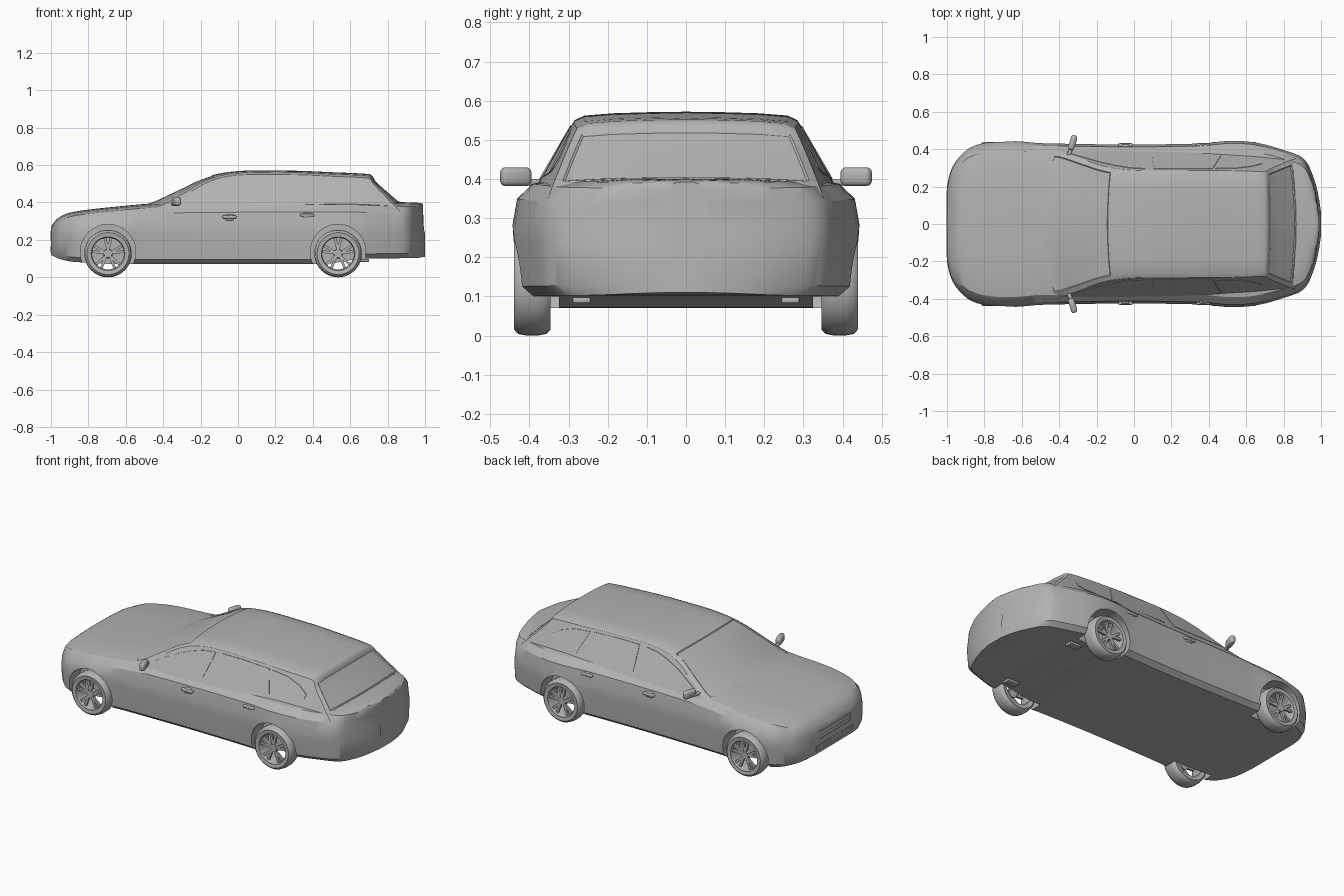
import bpy, bmesh, math
from mathutils import Vector, Matrix

cube = bpy.data.objects.get("Cube")
if cube:
    bpy.data.objects.remove(cube, do_unlink=True)

grey = bpy.data.materials.new("body_grey")
grey.use_nodes = True
grey.diffuse_color = (0.45, 0.45, 0.45, 1)
grey.node_tree.nodes["Principled BSDF"].inputs["Base Color"].default_value = (0.45, 0.45, 0.45, 1)


def finish(name, bm, angle=32):
    bmesh.ops.recalc_face_normals(bm, faces=bm.faces)
    mesh = bpy.data.meshes.new(name)
    bm.to_mesh(mesh)
    bm.free()
    mesh.materials.append(grey)
    obj = bpy.data.objects.new(name, mesh)
    bpy.context.collection.objects.link(obj)
    smooth(obj, angle)
    return obj


def smooth(obj, angle=32):
    bpy.ops.object.select_all(action='DESELECT')
    obj.select_set(True)
    bpy.context.view_layer.objects.active = obj
    bpy.ops.object.shade_smooth_by_angle(angle=math.radians(angle))


def curve(keys):
    """Smooth function through (x, value) keys that never overshoots."""
    xs, vs = zip(*keys)
    d = [(vs[i + 1] - vs[i]) / (xs[i + 1] - xs[i]) for i in range(len(xs) - 1)]
    m = [d[0]] + [2 * a * b / (a + b) if a * b > 0 else 0 for a, b in zip(d, d[1:])] + [d[-1]]

    def f(x):
        x = min(max(x, xs[0]), xs[-1])
        i = max(k for k in range(len(d)) if xs[k] <= x)
        h = xs[i + 1] - xs[i]
        t = (x - xs[i]) / h
        return ((1 + 2 * t) * (1 - t) ** 2 * vs[i] + t * (1 - t) ** 2 * h * m[i]
                + t * t * (3 - 2 * t) * vs[i + 1] + t * t * (t - 1) * h * m[i + 1])
    return f


def loft(halves):
    """Skin half sections (top centre to bottom centre), mirrored in y."""
    bm = bmesh.new()
    rings = []
    for half in halves:
        pts = half + [(x, -y, z) for x, y, z in half[-2:0:-1]]
        rings.append([bm.verts.new(p) for p in pts])
    n = len(rings[0])
    grid = [[bm.faces.new((a[j], a[(j + 1) % n], b[(j + 1) % n], b[j])) for j in range(n)]
            for a, b in zip(rings, rings[1:])]
    bm.faces.new(rings[0])
    bm.faces.new(rings[-1])
    return bm, grid


def box(name, loc, size, bevel=0.0, rot=0.0):
    bm = bmesh.new()
    bmesh.ops.create_cube(bm, size=1)
    bmesh.ops.scale(bm, vec=size, verts=bm.verts)
    if bevel:
        bmesh.ops.bevel(bm, geom=bm.edges[:], offset=bevel, segments=3, affect='EDGES', profile=0.5)
    bmesh.ops.transform(bm, matrix=Matrix.Translation(loc) @ Matrix.Rotation(rot, 4, 'Z'), verts=bm.verts)
    return finish(name, bm)


# Lower body: width, deck height and underside along the length
width = curve([(-1, .2), (-.985, .27), (-.96, .325), (-.92, .372), (-.87, .412), (-.8, .433), (-.7, .445),
               (-.6, .441), (-.5, .432), (0, .425), (.35, .43), (.53, .445), (.62, .44), (.7, .425),
               (.8, .395), (.88, .367), (.92, .335), (.96, .25), (.985, .16), (1, .06)])
deck = curve([(-1, .27), (-.97, .31), (-.93, .335), (-.88, .35), (-.8, .362), (-.65, .378), (-.5, .392),
              (-.3, .405), (.5, .41), (.87, .402), (.98, .398), (1, .393)])
under = curve([(-1, .12), (-.96, .1), (-.88, .083), (-.6, .07), (.45, .07), (.67, .1), (.95, .103), (1, .11)])


def body_section(x):
    w, t, b = width(x), deck(x), under(x)
    sh = min(.275, t - .11)
    low = b + .025
    mid = sh - min(.04, .4 * (sh - low))
    pts = [(0, t), (.4 * w, t - .002), (.7 * w, t - .008), (.88 * w, t - .022), (.97 * w, t - .06),
           (w, sh), (w, mid), (w - .01, low), (w - .04 * min(1, w / .3), b), (0, b)]
    tuck = .012 * max(0, (x - .85) / .15)      # tailgate sits in front of the bumper ledge
    return [(x - (tuck if z > sh - .01 else 0), y, z) for y, z in pts]


stations = [-1 + i * .01 for i in range(13)] + [-.84 + i * .04 for i in range(43)] + [.88 + i * .01 for i in range(13)]
bm, _ = loft([body_section(x) for x in stations])
body = finish("lower_body", bm)

# Wheel arches cut out of the body
WHEELS = (-.695, .535)
for wx in WHEELS:
    for s in (1, -1):
        bm = bmesh.new()
        bmesh.ops.create_cone(bm, cap_ends=True, segments=48, radius1=.148, radius2=.148, depth=.2,
                              matrix=Matrix.Translation((wx, s * .425, .135)) @ Matrix.Rotation(math.pi / 2, 4, 'X'))
        cutter = finish("arch_cutter", bm)
        cutter.hide_render = True
        mod = body.modifiers.new("arch", 'BOOLEAN')
        mod.operation, mod.solver, mod.object = 'DIFFERENCE', 'EXACT', cutter
        bpy.context.view_layer.objects.active = body
        bpy.ops.object.modifier_apply(modifier=mod.name)
        bpy.data.objects.remove(cutter, do_unlink=True)
smooth(body)

# Cabin: windscreen, roof and tailgate glass in one skin
roof = curve([(-.56, .378), (-.5, .392), (-.45, .408), (-.4, .431), (-.3, .478), (-.2, .525), (-.1, .555),
              (0, .568), (.1, .572), (.3, .57), (.5, .562), (.7, .552), (.715, .546), (.725, .53),
              (.8, .46), (.87, .4), (.9, .375)])
taper = curve([(-.56, 1), (.3, 1), (.6, .965), (.8, .91), (.9, .88)])
bow = curve([(-.56, .08), (-.4, .065), (-.1, .02), (.1, 0), (.6, 0), (.72, -.012), (.9, -.035)])


def side(x, z):
    return (.378 - (z - .39) * .58) * taper(x)


def cabin_section(x):
    t = roof(x)
    rail = t - .022
    r = side(x, rail)
    zs = (.34 + (rail - .34) * .5, .34)
    pts = [(0, t), (.3 * r, t - .001), (.65 * r, t - .004), (r - .025, t - .01), (r, rail)]
    pts += [(side(x, z), z) for z in zs] + [(0, .34)]
    return [(x + bow(x) * (y / .36) ** 2, y, z) for y, z in pts]


cabin_x = [-.56 + i * .03 for i in range(42)] + [.7, .713, .72, .73, .76, .8, .84, .865, .9]
bm, grid = loft([cabin_section(x) for x in cabin_x])
top = (0, 1, 2, -1, -2, -3)                    # columns lying on the upper skin
for start, end in ((-.52, -.14), (.725, .866)):
    glass = [row[j] for x0, x1, row in zip(cabin_x, cabin_x[1:], grid)
             if x0 >= start and x1 <= end for j in top]
    bmesh.ops.recalc_face_normals(bm, faces=bm.faces)
    bmesh.ops.inset_region(bm, faces=glass, thickness=.005, depth=-.004, use_even_offset=True)
finish("cabin", bm)

# Side windows as thin plates on the cabin flanks
WINDOWS = {
    "front_door_window": [(-.33, .4), (-.25, .44), (-.18, .475), (-.1, .505), (-.02, .527), (.06, .535), (.025, .4)],
    "rear_door_window": [(.095, .4), (.105, .537), (.25, .537), (.42, .53), (.465, .405)],
    "cargo_window": [(.485, .407), (.435, .528), (.54, .518), (.63, .49), (.685, .455), (.68, .43), (.64, .415)],
}
for name, outline in WINDOWS.items():
    for s, tag in ((1, "left"), (-1, "right")):
        bm = bmesh.new()
        rings = [[bm.verts.new((x, s * (side(x, z) + off), z)) for x, z in outline] for off in (-.004, .003)]
        n = len(outline)
        for j in range(n):
            k = (j + 1) % n
            bm.faces.new((rings[0][j], rings[0][k], rings[1][k], rings[1][j]))
        bm.faces.new(rings[0])
        bm.faces.new(rings[1])
        finish(tag + "_" + name, bm)


# Wheels: lathed tyre and rim, five paired spokes and a hub
def lathe(bm, profile, steps=40):
    rings = []
    for i in range(steps):
        a = 2 * math.pi * i / steps
        rings.append([bm.verts.new((r * math.cos(a), y, r * math.sin(a))) for r, y in profile])
    n = len(profile)
    for i in range(steps):
        a, b = rings[i], rings[(i + 1) % steps]
        for j in range(n):
            bm.faces.new((a[j], a[(j + 1) % n], b[(j + 1) % n], b[j]))


bm = bmesh.new()
lathe(bm, [(.09, -.04), (.112, -.047), (.123, -.036), (.127, -.015), (.127, .015), (.123, .036), (.112, .046), (.094, .043)])
tyre = finish("tyre", bm, 40)

bm = bmesh.new()
lathe(bm, [(.096, -.042), (.096, .043), (.09, .044), (.085, .034), (.085, -.042)])
bmesh.ops.create_cone(bm, cap_ends=True, segments=24, radius1=.022, radius2=.026, depth=.03,
                      matrix=Matrix.Translation((0, .02, 0)) @ Matrix.Rotation(math.pi / 2, 4, 'X'))
for i in range(5):
    for lean in (-.2, .2):
        a = math.pi / 2 + 2 * math.pi * i / 5
        inner = Vector((math.cos(a), 0, math.sin(a))) * .015
        outer = Vector((math.cos(a + lean), 0, math.sin(a + lean))) * .09
        d = outer - inner
        spin = Matrix.Rotation(-math.atan2(d.z, d.x), 4, 'Y')
        bmesh.ops.create_cube(bm, size=1, matrix=Matrix.Translation((inner + outer) / 2 + Vector((0, .027, 0)))
                              @ spin @ Matrix.Diagonal((d.length, .014, .014, 1)))
rim = finish("rim", bm)

for wx, end in zip(WHEELS, ("front", "rear")):
    for s, tag in ((1, "left"), (-1, "right")):
        for part in (tyre, rim):
            wheel = bpy.data.objects.new(f"{end}_{tag}_{part.name}", part.data)
            wheel.location = (wx, s * .393, .127)
            wheel.rotation_euler.z = 0 if s > 0 else math.pi
            bpy.context.collection.objects.link(wheel)
for part in (tyre, rim):
    bpy.data.objects.remove(part, do_unlink=True)

# Mirrors, door handles and tailpipes on both sides
for s, tag in ((1, "left"), (-1, "right")):
    box(tag + "_mirror", (-.328, s * .435, .406), (.034, .082, .048), .014, -s * .3)
    box(tag + "_mirror_stalk", (-.342, s * .39, .392), (.022, .05, .016), .005, -s * .3)
    for hx, hz, door in ((-.045, .322, "front"), (.37, .332, "rear")):
        box(f"{tag}_{door}_door_handle", (hx, s * .422, hz), (.075, .02, .016), .006)
        box(f"{tag}_{door}_handle_cup", (hx, s * .415, hz - .002), (.045, .02, .034), .008)
    box(tag + "_tailpipe", (.66, s * .267, .09), (.08, .045, .015), .004)

# Grille and lower intake on the nose
for name, z, half, height in (("upper_grille", .222, .15, .045), ("lower_intake", .15, .175, .03)):
    for e in (-1, 1):
        box(name + "_rail", (-.999, 0, z + e * height / 2), (.006, 2 * half, .006))
        box(name + "_end", (-.999, e * half, z), (.006, .006, height + .006))
    box(name + "_slat", (-.999, 0, z), (.004, 2 * half, .004))
